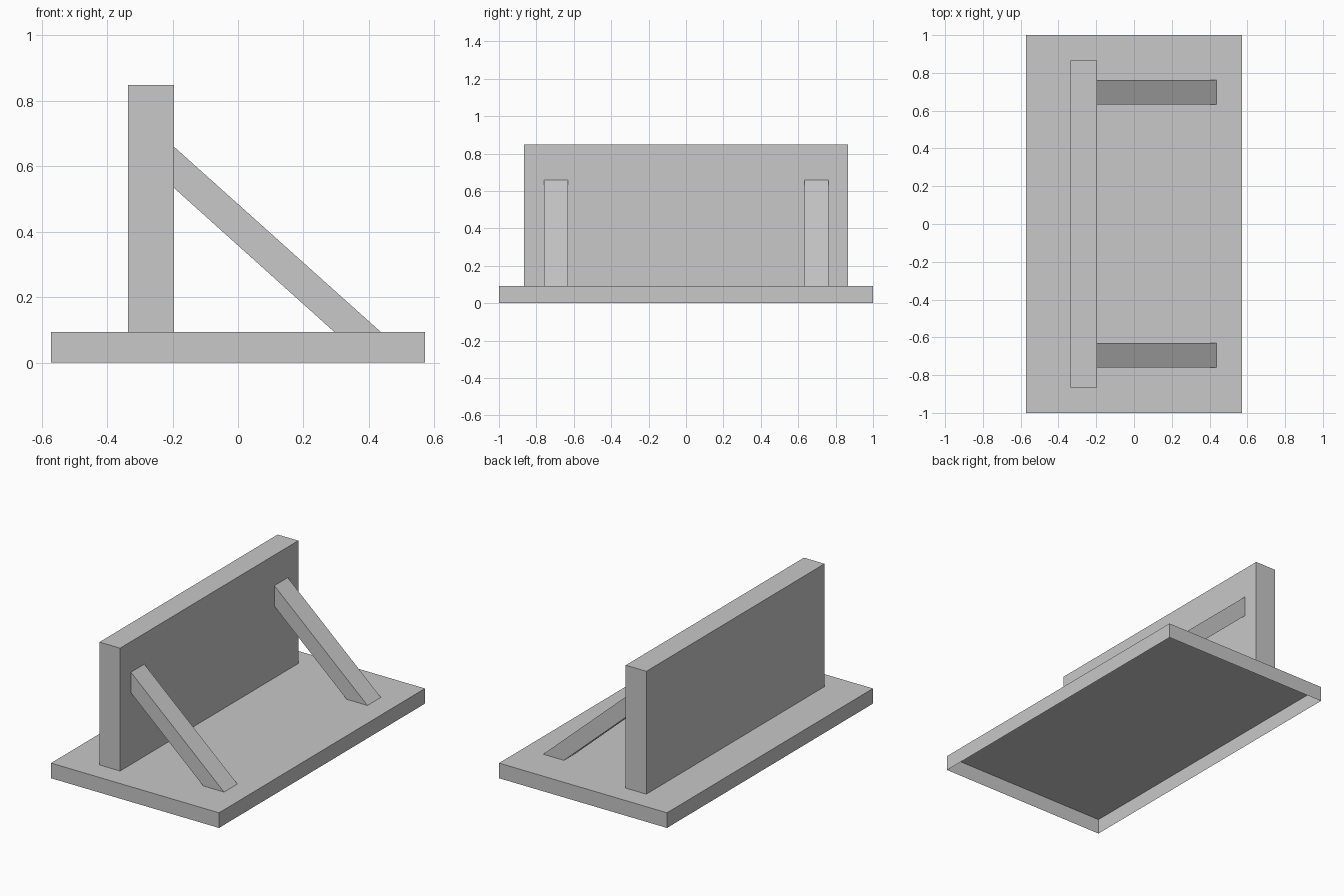
import bpy
import bmesh

cube = bpy.data.objects.get("Cube")
if cube:
    bpy.data.objects.remove(cube, do_unlink=True)

grey = bpy.data.materials.new("plain grey")
grey.use_nodes = True
colour = (0.58, 0.58, 0.58, 1)
grey.diffuse_color = colour
grey.node_tree.nodes["Principled BSDF"].inputs["Base Color"].default_value = colour


def extrude_profile(name, profile, y_front, y_back, open_sides=()):
    """Extrude an x-z profile along y; open_sides lists profile edges left without a face."""
    bm = bmesh.new()
    front = [bm.verts.new((x, y_front, z)) for x, z in profile]
    back = [bm.verts.new((x, y_back, z)) for x, z in profile]
    bm.faces.new(front)
    bm.faces.new(back[::-1])
    n = len(profile)
    for i in range(n):
        if i not in open_sides:
            j = (i + 1) % n
            bm.faces.new((front[j], front[i], back[i], back[j]))
    mesh = bpy.data.meshes.new(name)
    bm.to_mesh(mesh)
    bm.free()
    mesh.materials.append(grey)
    obj = bpy.data.objects.new(name, mesh)
    bpy.context.collection.objects.link(obj)
    return obj


def rectangle(x0, x1, z0, z1):
    return [(x0, z0), (x1, z0), (x1, z1), (x0, z1)]


BASE_TOP = 0.093
WALL_FACE = -0.196

# Hollow base, open underneath
extrude_profile("base_plate", rectangle(-0.571, 0.571, 0, BASE_TOP), -1, 1, open_sides=(0,))

# Upright wall standing on the base
extrude_profile("upright_wall", rectangle(-0.336, WALL_FACE, BASE_TOP, 0.848),
                -0.865, 0.865, open_sides=(0,))

# Two slanted braces, cut flush against the wall and the base
brace = [(0.295, BASE_TOP), (0.437, BASE_TOP), (WALL_FACE, 0.66), (WALL_FACE, 0.534)]
for name, y in (("front_brace", -0.695), ("back_brace", 0.698)):
    extrude_profile(name, brace, y - 0.065, y + 0.065, open_sides=(0, 2))
